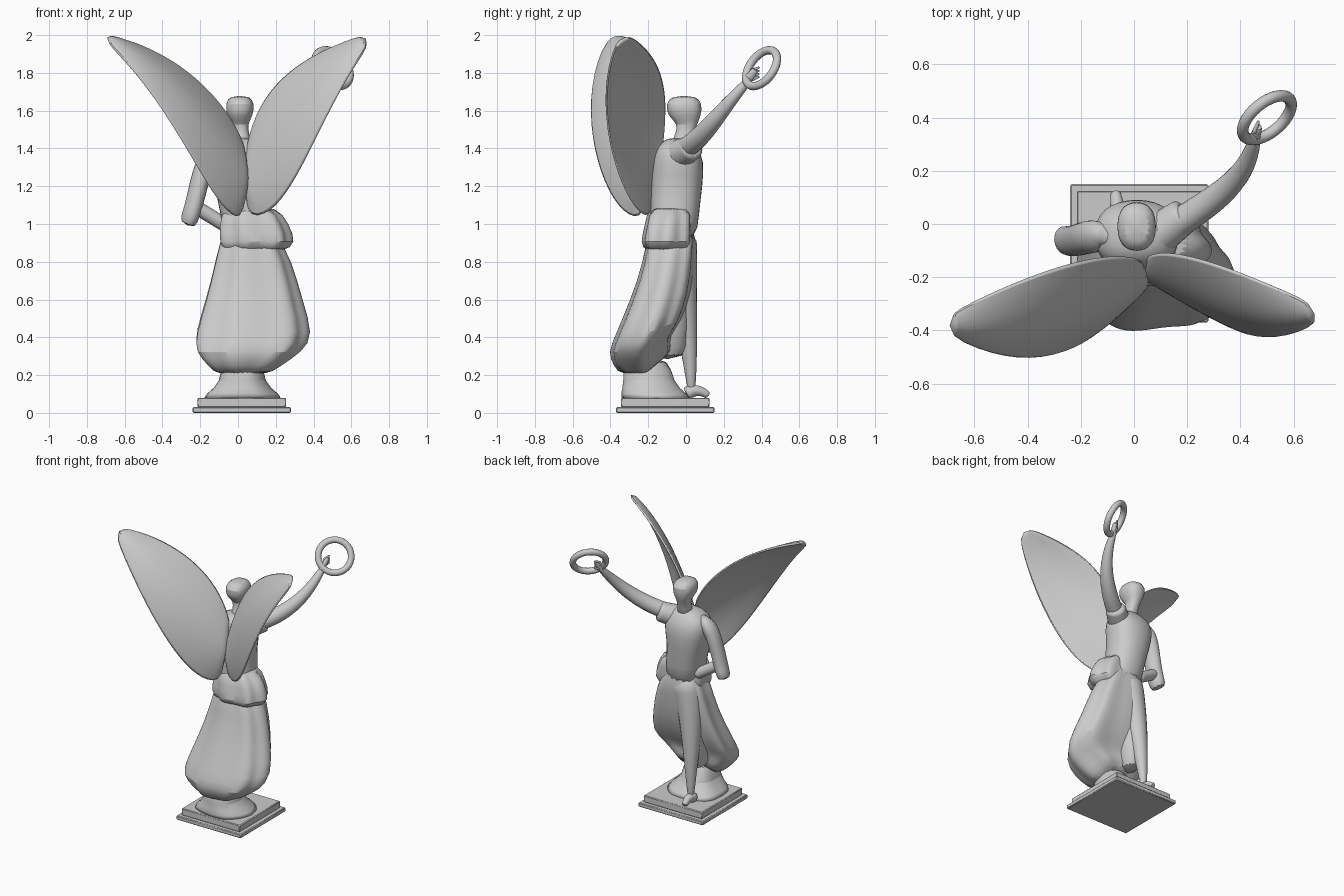
import bpy, bmesh, math
from mathutils import Vector

cube = bpy.data.objects.get("Cube")
if cube:
    bpy.data.objects.remove(cube, do_unlink=True)

GREY = (.6, .6, .6, 1)
stone = bpy.data.materials.new("pale grey stone")
stone.use_nodes = True
stone.diffuse_color = GREY
stone.node_tree.nodes["Principled BSDF"].inputs["Base Color"].default_value = GREY


def shade(obj):
    """Give an object the stone material and smooth shading with sharp edges."""
    obj.data.materials.append(stone)
    bpy.ops.object.select_all(action="DESELECT")
    obj.select_set(True)
    bpy.context.view_layer.objects.active = obj
    bpy.ops.object.shade_smooth_by_angle(angle=math.radians(50))


def skin(name, loops):
    """Bridge closed loops of points, cap both ends and subdivide once."""
    bm = bmesh.new()
    rows = [[bm.verts.new(point) for point in loop] for loop in loops]
    for low, high in zip(rows, rows[1:]):
        for i in range(len(low)):
            bm.faces.new((low[i - 1], low[i], high[i], high[i - 1]))
    bm.faces.new(rows[0])
    bm.faces.new(rows[-1])
    bmesh.ops.recalc_face_normals(bm, faces=bm.faces)
    mesh = bpy.data.meshes.new(name)
    bm.to_mesh(mesh)
    bm.free()
    obj = bpy.data.objects.new(name, mesh)
    bpy.context.collection.objects.link(obj)
    smooth = obj.modifiers.new("smooth", "SUBSURF")
    smooth.levels = smooth.render_levels = 1
    shade(obj)


def circle(count):
    """Angles evenly spaced around a full turn."""
    return [math.tau * i / count for i in range(count)]


def swell(value):
    """Push a sine or cosine outwards for a slightly squared oval."""
    return math.copysign(abs(value) ** .85, value)


def loft(name, rings, sides=16, folds=0, depth=0, lift=0):
    """Stack ovals given as centre x, y, z and half-widths.
    Folds ripple the edge; lift raises the front of the lower rings."""
    loops = []
    for row, (x, y, z, half_x, half_y) in enumerate(rings):
        loop = []
        for angle in circle(sides):
            ripple = 1 + depth * math.cos(folds * angle)
            rise = lift * max(0, math.sin(angle)) * (1 - row / len(rings))
            loop.append((x + half_x * ripple * swell(math.cos(angle)),
                         y + half_y * ripple * swell(math.sin(angle)), z + rise))
        loops.append(loop)
    skin(name, loops)


def bezier(controls, t):
    """Point on a Bezier curve with any number of control points."""
    points = [Vector(control) for control in controls]
    while len(points) > 1:
        points = [a.lerp(b, t) for a, b in zip(points, points[1:])]
    return points[0]


def limb(name, controls, start, end, flat=1, steps=8, power=1):
    """Tapering tube along a Bezier curve; flat squashes its section."""
    loops = []
    for i in range(steps + 1):
        t = i / steps
        centre = bezier(controls, t)
        along = (bezier(controls, t + .01) - bezier(controls, t - .01)).normalized()
        u = along.cross(Vector((1, .3, 0))).normalized()
        v = along.cross(u) * flat
        radius = start + (end - start) * t ** power
        loops.append([centre + radius * (u * math.cos(angle) + v * math.sin(angle))
                      for angle in circle(10)])
    skin(name, loops)


def slab(name, centre, size):
    bpy.ops.mesh.primitive_cube_add(size=1, location=centre)
    obj = bpy.context.object
    obj.name = name
    obj.scale = size
    bpy.ops.object.transform_apply(location=False, rotation=False, scale=True)
    edge = obj.modifiers.new("worn edge", "BEVEL")
    edge.width = .005
    shade(obj)


def wing(name, front, rear, ribs=10, steps=6):
    """Blade between two Bezier edges, arched towards the back."""
    loops = []
    for rib in range(ribs + 1):
        t = rib / ribs
        lead, trail = bezier(front, t), bezier(rear, t)
        chord = trail - lead
        span = bezier(front, t + .01) + bezier(rear, t + .01) - lead - trail
        normal = chord.cross(span).normalized()
        if normal.y > 0:
            normal.negate()
        top, bottom = [], []
        for step in range(steps + 1):
            arch = math.sin(math.pi * step / steps)
            middle = lead + chord * step / steps + normal * chord.length * arch * .1
            thick = normal * (.008 + .01 * arch)
            top.append(middle + thick)
            bottom.append(middle - thick)
        loops.append(top + bottom[::-1])
    skin(name, loops)


# Pedestal
slab("base_slab", (.02, -.11, .015), (.52, .52, .03))
slab("plinth", (.02, -.11, .055), (.47, .47, .05))
loft("rock_support", [
    (.02, -.15, .06, .23, .2),
    (.02, -.17, .1, .2, .18),
    (.02, -.2, .16, .11, .13),
    (.02, -.21, .3, .12, .13)], folds=5, depth=.04)

# Draped body
loft("skirt", [
    (.02, -.21, .19, .13, .13),
    (.03, -.23, .25, .19, .15),
    (.05, -.25, .32, .28, .16),
    (.08, -.2, .41, .31, .17),
    (.08, -.13, .6, .25, .16),
    (.08, -.09, .8, .2, .13),
    (.05, -.07, 1, .13, .13)], sides=40, folds=7, depth=.05, lift=.12)
loft("under_drapery", [
    (-.04, -.1, .28, .06, .1),
    (-.03, -.1, .4, .08, .12),
    (0, -.08, .8, .1, .12)], folds=3, depth=.05)
loft("tunic_hem", [
    (.08, -.1, .85, .16, .11),
    (.1, -.1, .9, .2, .14),
    (.08, -.09, 1, .18, .12),
    (.06, -.08, 1.1, .14, .12)], sides=36, folds=7, depth=.07)
loft("torso", [
    (.05, -.07, .9, .13, .13),
    (.04, -.06, 1.05, .13, .13),
    (.01, -.05, 1.2, .14, .14),
    (.01, -.04, 1.34, .17, .14),
    (.01, -.05, 1.41, .15, .11),
    (.02, -.04, 1.46, .06, .06)])

# Neck and head
loft("head", [
    (.02, -.03, 1.4, .06, .06),
    (.02, -.01, 1.47, .04, .05),
    (.01, .01, 1.53, .04, .05),
    (.01, -.01, 1.57, .07, .09),
    (.01, -.01, 1.64, .08, .1),
    (.01, -.01, 1.68, .05, .06)])

# Standing leg under cloth, and foot
limb("front_leg", [(.03, -.05, .95), (-.04, -.03, .7), (-.05, .02, .4), (-.06, .03, .1)],
     .12, .02)
limb("front_foot", [(-.06, 0, .1), (-.06, .06, .14), (-.07, .12, .09)], .04, .02)

# Raised arm, sleeve, hand and fingers
limb("raised_arm", [(.1, -.04, 1.38), (.3, .09, 1.44), (.44, .16, 1.58), (.46, .35, 1.78)],
     .06, .02, power=2)
limb("raised_sleeve", [(.05, -.07, 1.35), (.2, .04, 1.41)], .09, .07)
limb("raised_hand", [(.45, .31, 1.74), (.47, .37, 1.82)], .03, .02, flat=.7, steps=4)
for i in range(4):
    knuckle = Vector((.45, .34, 1.76 + i / 60))
    tip = knuckle + Vector((.02, .05, .02))
    limb(f"finger_{i + 1}", [knuckle, tip], .01, .006, steps=3)

# Lowered arm with hanging sleeve, hand on the hip
limb("lowered_sleeve", [(-.08, -.05, 1.38), (-.2, -.03, 1.42), (-.2, -.08, 1.15),
                        (-.27, -.06, .99)], .07, .06, flat=.8)
limb("lowered_forearm", [(-.24, -.06, 1.1), (-.06, -.03, .99)], .04, .04)

# Wreath
bpy.ops.mesh.primitive_torus_add(
    major_radius=.11, minor_radius=.022, major_segments=32, location=(.5, .4, 1.825),
    rotation=Vector((1, -1.2, .9)).to_track_quat("Z", "Y").to_euler())
wreath = bpy.context.object
wreath.name = "wreath_ring"
shade(wreath)

# Wings, the two held at slightly different angles
wing("right_wing",
     [(.04, -.14, 1.4), (-.06, -.08, 1.68), (-.33, -.14, 1.93), (-.7, -.34, 2)],
     [(.03, -.22, 1.04), (-.1, -.4, .94), (-.3, -.64, 1.6), (-.7, -.42, 1.97)])
wing("left_wing",
     [(.04, -.13, 1.38), (.09, -.07, 1.72), (.3, -.12, 1.89), (.67, -.3, 2)],
     [(.04, -.18, 1.05), (.27, -.27, .94), (.4, -.55, 1.55), (.7, -.37, 1.96)])
